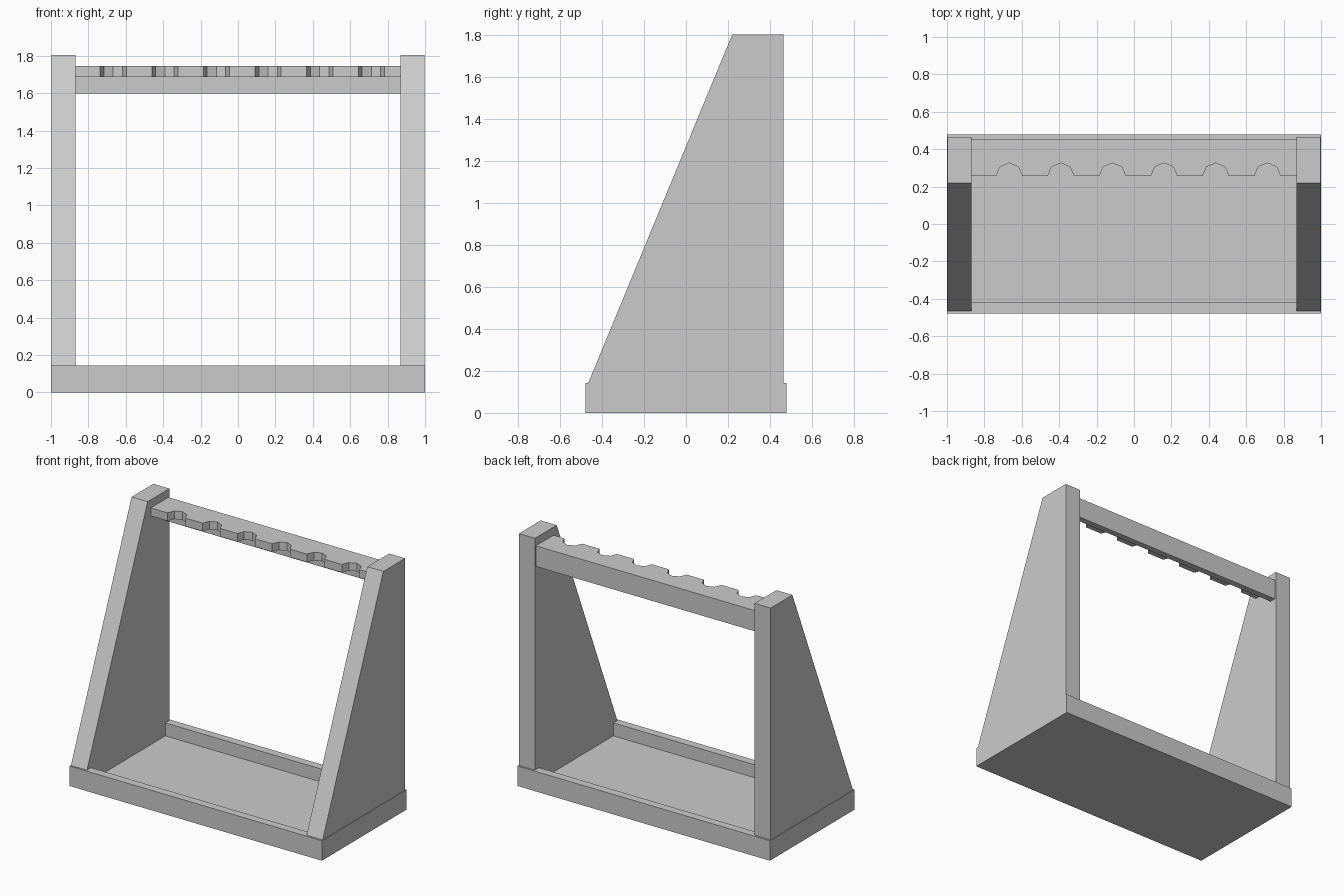
import bpy, bmesh, math
from mathutils import Vector

if "Cube" in bpy.data.objects:
    bpy.data.objects.remove(bpy.data.objects["Cube"])


def finish(name, bm):
    bmesh.ops.recalc_face_normals(bm, faces=bm.faces)
    mesh = bpy.data.meshes.new(name)
    bm.to_mesh(mesh)
    bm.free()
    obj = bpy.data.objects.new(name, mesh)
    bpy.context.collection.objects.link(obj)
    return obj


def prism(points, offset):
    """Extrude a flat polygon of 3D points along an offset."""
    bm = bmesh.new()
    face = bm.faces.new([bm.verts.new(p) for p in points])
    ext = bmesh.ops.extrude_face_region(bm, geom=[face])["geom"]
    bmesh.ops.translate(bm, vec=Vector(offset),
                        verts=[v for v in ext if isinstance(v, bmesh.types.BMVert)])
    return bm


def rect(x, y0, y1, z):
    return [(-x, y0, z), (x, y0, z), (x, y1, z), (-x, y1, z)]


INNER_X = 0.87
BASE_TOP = 0.143

# Base tray: block with a recessed floor between the side panels
bm = prism(rect(1.0, -0.479, 0.479, 0), (0, 0, BASE_TOP))
bm.normal_update()
top = max(bm.faces, key=lambda f: f.calc_center_median().z)
bmesh.ops.inset_region(bm, faces=[top], thickness=0.05)
for v in top.verts:
    v.co.x = math.copysign(INNER_X, v.co.x)
    v.co.y = math.copysign(0.42, v.co.y)
floor = bmesh.ops.extrude_discrete_faces(bm, faces=[top])["faces"][0]
for v in floor.verts:
    v.co.z = 0.05
finish("base_tray", bm)

# Sloping side panels
for name, side in (("left_side_panel", -1), ("right_side_panel", 1)):
    profile = [(-0.466, BASE_TOP), (0.466, BASE_TOP), (0.466, 1.803), (0.22, 1.803)]
    finish(name, prism([(side * INNER_X, y, z) for y, z in profile],
                       (side * (0.997 - INNER_X), 0, 0)))

# Notched top rail: each notch is half an octagon
FRONT, BACK, R = 0.256, 0.455, 0.07
outline = [(-INNER_X, FRONT)]
for i in range(6):
    cx = -0.667 + i * 0.276
    for k in range(5):
        a = math.pi - k * math.pi / 4
        outline.append((cx + R * math.cos(a), FRONT + R * math.sin(a)))
outline += [(INNER_X, FRONT), (INNER_X, BACK), (-INNER_X, BACK)]
finish("notched_rail", prism([(x, y, 1.687) for x, y in outline], (0, 0, 0.058)))

# Backing strip under the rear of the rail
finish("rail_backing", prism(rect(INNER_X, 0.41, BACK, 1.597), (0, 0, 0.09)))
